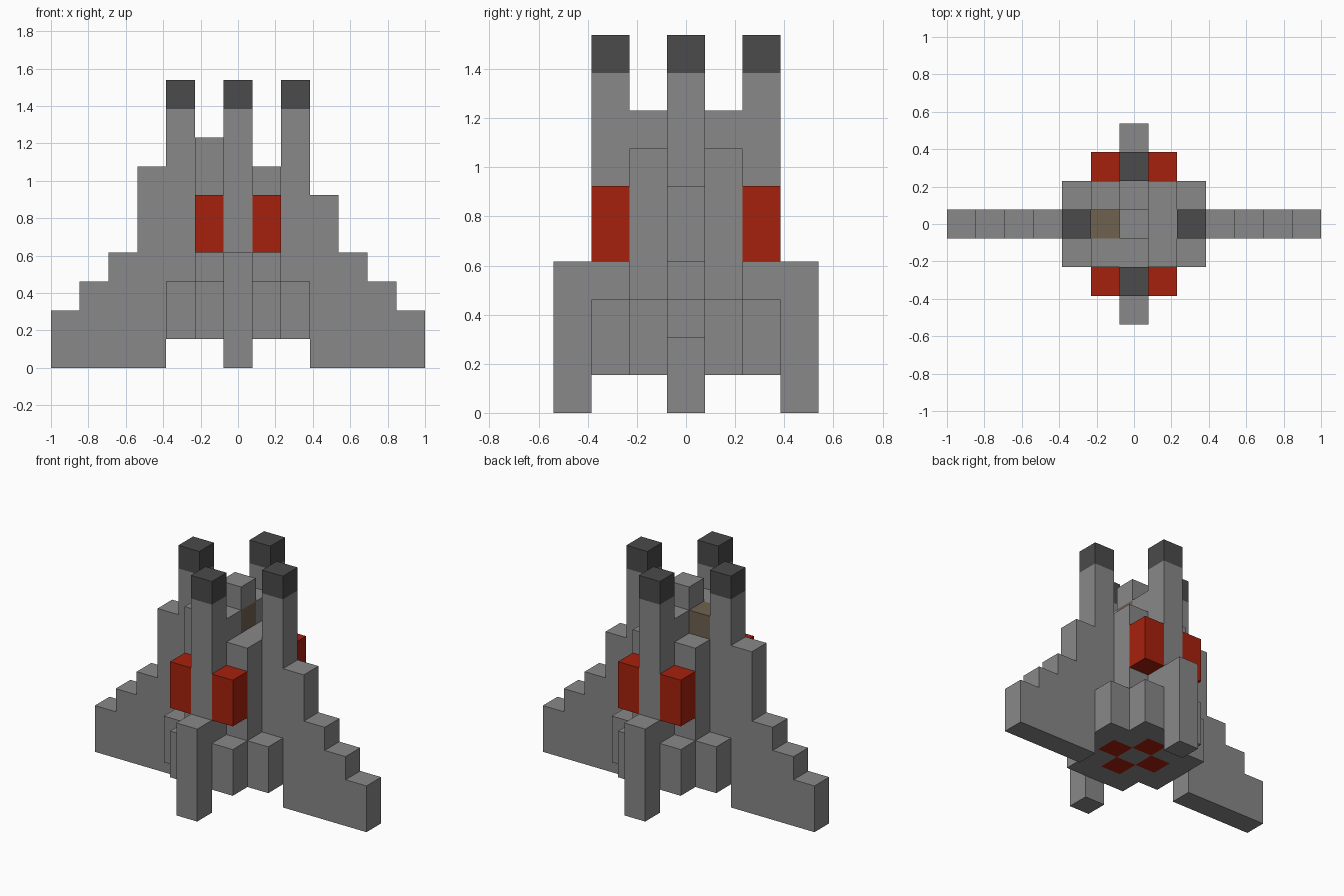
import bpy
import bmesh
from mathutils import Vector

cube = bpy.data.objects.get("Cube")
if cube:
    bpy.data.objects.remove(cube, do_unlink=True)

U = 2 / 13  # edge of one block


def material(name, colour):
    mat = bpy.data.materials.new(name)
    mat.use_nodes = True
    rgba = (*colour, 1)
    mat.diffuse_color = rgba
    mat.node_tree.nodes["Principled BSDF"].inputs["Base Color"].default_value = rgba
    return mat


stone = material("stone grey", (0.246, 0.246, 0.246))
charcoal = material("charcoal", (0.069, 0.069, 0.069))
red = material("red", (0.381, 0.015, 0.004))
brown = material("brown", (0.162, 0.12, 0.08))


def block(name, mat, x, y, z):
    """Box filling inclusive block columns x and y, between heights z, in blocks."""
    lo = Vector((x[0] - 0.5, y[0] - 0.5, z[0])) * U
    hi = Vector((x[1] + 0.5, y[1] + 0.5, z[1])) * U
    bm = bmesh.new()
    bmesh.ops.create_cube(bm, size=1)
    for v in bm.verts:
        v.co = Vector(hi[i] if v.co[i] > 0 else lo[i] for i in range(3))
    mesh = bpy.data.meshes.new(name)
    bm.to_mesh(mesh)
    bm.free()
    mesh.materials.append(mat)
    obj = bpy.data.objects.new(name, mesh)
    bpy.context.collection.objects.link(obj)
    return obj


def column(name, mat, x, y, z):
    return block(name, mat, (x, x), (y, y), z)


# Central hull with its raised ridge
block("hull", stone, (-1, 1), (-1, 1), (2, 7))
for side in (-1, 1):
    column("ridge_end", stone, 0, side, (7, 8))
column("ridge_corner", stone, -1, -1, (7, 8))
block("cabin_bar", brown, (-1, 0), (0, 0), (7, 8))
column("cabin_cap", stone, 0, 0, (8, 9))

# Hull underside: red burners in a cross between grey blocks
for x in (-1, 0, 1):
    for y in (-1, 0, 1):
        burner = abs(x) + abs(y) == 1
        column("burner" if burner else "hull_base", red if burner else stone, x, y, (1, 2))

# Four towers with dark tips
for x, y in ((-2, 0), (2, 0), (0, -2), (0, 2)):
    column("tower", stone, x, y, (1, 9))
    column("tower_tip", charcoal, x, y, (9, 10))

# Front and back legs
for side in (-1, 1):
    column("leg", stone, 0, 3 * side, (0, 4))

# Stepped wings, the inner step taller on the right wing
for side, inner in ((-1, 7), (1, 6)):
    for step, height in enumerate((inner, 4, 3, 2)):
        column("wing_step", stone, side * (3 + step), 0, (0, height))

# Side pods and low skirt blocks at each corner
for sx in (-1, 1):
    for sy in (-1, 1):
        column("red_pod", red, sx, 2 * sy, (4, 6))
        column("skirt_end", stone, sx, 2 * sy, (1, 3))
        column("skirt_side", stone, 2 * sx, sy, (1, 3))
